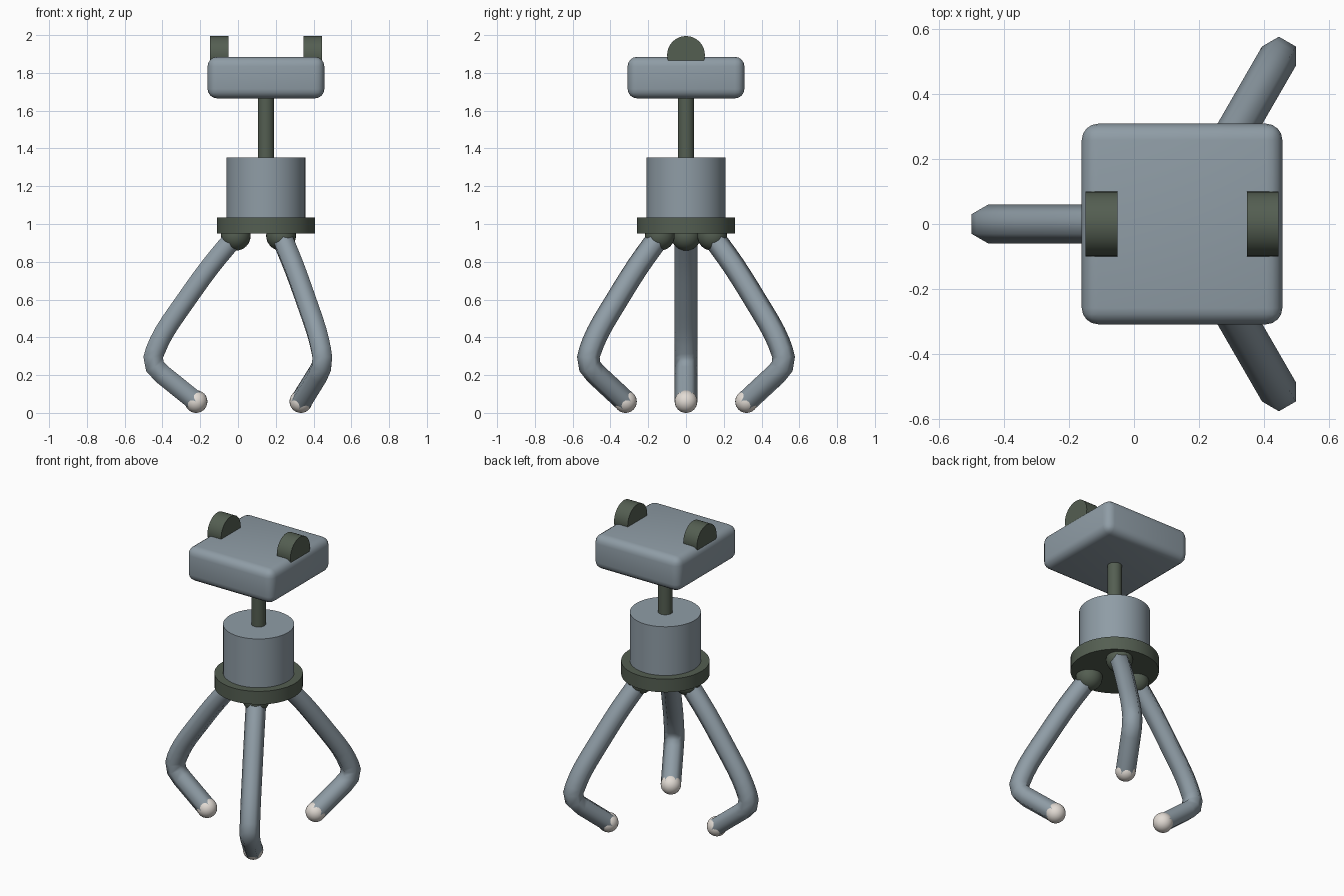
import bpy, bmesh, math
from mathutils import Vector, Matrix

if "Cube" in bpy.data.objects:
    bpy.data.objects.remove(bpy.data.objects["Cube"])

CX = 0.148  # vertical axis of the claw


def material(name, rgb):
    m = bpy.data.materials.new(name)
    m.diffuse_color = (*rgb, 1)
    m.use_nodes = True
    m.node_tree.nodes["Principled BSDF"].inputs["Base Color"].default_value = m.diffuse_color
    return m


STEEL = material("blue grey metal", (0.275, 0.335, 0.38))
GREEN = material("dark green metal", (0.088, 0.112, 0.083))
WHITE = material("off white rubber", (0.76, 0.71, 0.66))


def finish(bm, name, mat, smooth="angle"):
    bmesh.ops.recalc_face_normals(bm, faces=bm.faces[:])
    mesh = bpy.data.meshes.new(name)
    bm.to_mesh(mesh)
    bm.free()
    mesh.materials.append(mat)
    ob = bpy.data.objects.new(name, mesh)
    bpy.context.collection.objects.link(ob)
    bpy.ops.object.select_all(action='DESELECT')
    ob.select_set(True)
    bpy.context.view_layer.objects.active = ob
    if smooth == "angle":
        bpy.ops.object.shade_smooth_by_angle(angle=math.radians(35))
    else:
        bpy.ops.object.shade_smooth()
    return ob


def cylinder(name, mat, radius, z0, z1, sides=48):
    bm = bmesh.new()
    bmesh.ops.create_cone(bm, cap_ends=True, segments=sides, radius1=radius, radius2=radius,
                          depth=z1 - z0, matrix=Matrix.Translation((CX, 0, (z0 + z1) / 2)))
    return finish(bm, name, mat)


def ball(name, mat, radius, pos):
    bm = bmesh.new()
    bmesh.ops.create_uvsphere(bm, u_segments=24, v_segments=16, radius=radius,
                              matrix=Matrix.Translation(pos))
    return finish(bm, name, mat)


# Body stack
cylinder("base_disc", GREEN, 0.26, 0.955, 1.04)
cylinder("motor_housing", STEEL, 0.209, 1.04, 1.356)
cylinder("neck_rod", GREEN, 0.043, 1.356, 1.70, 24)

# Rounded mounting block
bm = bmesh.new()
bmesh.ops.create_cube(bm, size=1, matrix=Matrix.Translation((CX, 0, 1.78)) @
                      Matrix.Diagonal((0.618, 0.618, 0.22, 1)))
bmesh.ops.bevel(bm, geom=bm.edges[:], offset=0.05, segments=4, profile=0.5, affect='EDGES')
finish(bm, "mounting_block", STEEL)

# Round lugs on the block
for name, x in (("left_lug", -0.1), ("right_lug", 0.397)):
    bm = bmesh.new()
    bmesh.ops.create_cone(bm, cap_ends=True, segments=32, radius1=0.1, radius2=0.1, depth=0.098,
                          matrix=Matrix.Translation((x, 0, 1.9)) @ Matrix.Rotation(math.pi / 2, 4, 'Y'))
    finish(bm, name, GREEN)

# Finger centre line as (distance from axis, height)
PATH = [(0.16, 0.943), (0.295, 0.78), (0.425, 0.60), (0.54, 0.43),
        (0.597, 0.30), (0.588, 0.25), (0.55, 0.21), (0.37, 0.065)]


def spline(pts, steps=3):
    p = [Vector(q) for q in pts]
    p = [2 * p[0] - p[1]] + p + [2 * p[-1] - p[-2]]
    out = []
    for i in range(1, len(p) - 2):
        a, b, c, d = p[i - 1:i + 3]
        n = 1 if (c - b).length < 0.08 else steps
        if i == len(p) - 3:
            n = 1
        for k in range(n):
            t = k / n
            out.append(0.5 * (2 * b + (c - a) * t + (2 * a - 5 * b + 4 * c - d) * t * t
                              + (3 * b - a - 3 * c + d) * t ** 3))
    return out + [p[-2]]


def finger(name, angle, radius=0.06, sides=6):
    out = Vector((math.cos(angle), math.sin(angle), 0))
    side = Vector((-out.y, out.x, 0))
    up = Vector((0, 0, 1))
    centre = Vector((CX, 0, 0))
    pts = spline(PATH)
    bm = bmesh.new()
    rings = []
    for i, q in enumerate(pts):
        t = (pts[min(i + 1, len(pts) - 1)] - pts[max(i - 1, 0)]).normalized()
        normal = out * -t.y + up * t.x
        pos = centre + out * q.x + up * q.y
        rings.append([bm.verts.new(pos + radius * (math.cos(a) * side + math.sin(a) * normal))
                      for a in (2 * math.pi * k / sides for k in range(sides))])
    for r0, r1 in zip(rings, rings[1:]):
        for k in range(sides):
            j = (k + 1) % sides
            bm.faces.new((r0[k], r0[j], r1[j], r1[k]))
    finish(bm, name, STEEL, "all")
    (r0, z0), (r1, z1) = PATH[0], PATH[-1]
    ball(name + "_joint", GREEN, 0.079, centre + out * r0 + up * z0)
    ball(name + "_tip", WHITE, 0.06, centre + out * r1 + up * z1)


# Three fingers around the axis
for name, deg in (("left_finger", 180), ("back_finger", 60), ("front_finger", -60)):
    finger(name, math.radians(deg))

# Stand the model on the ground
bpy.context.view_layer.update()
low = min((o.matrix_world @ v.co).z for o in bpy.data.objects for v in o.data.vertices)
for o in bpy.data.objects:
    o.location.z -= low
